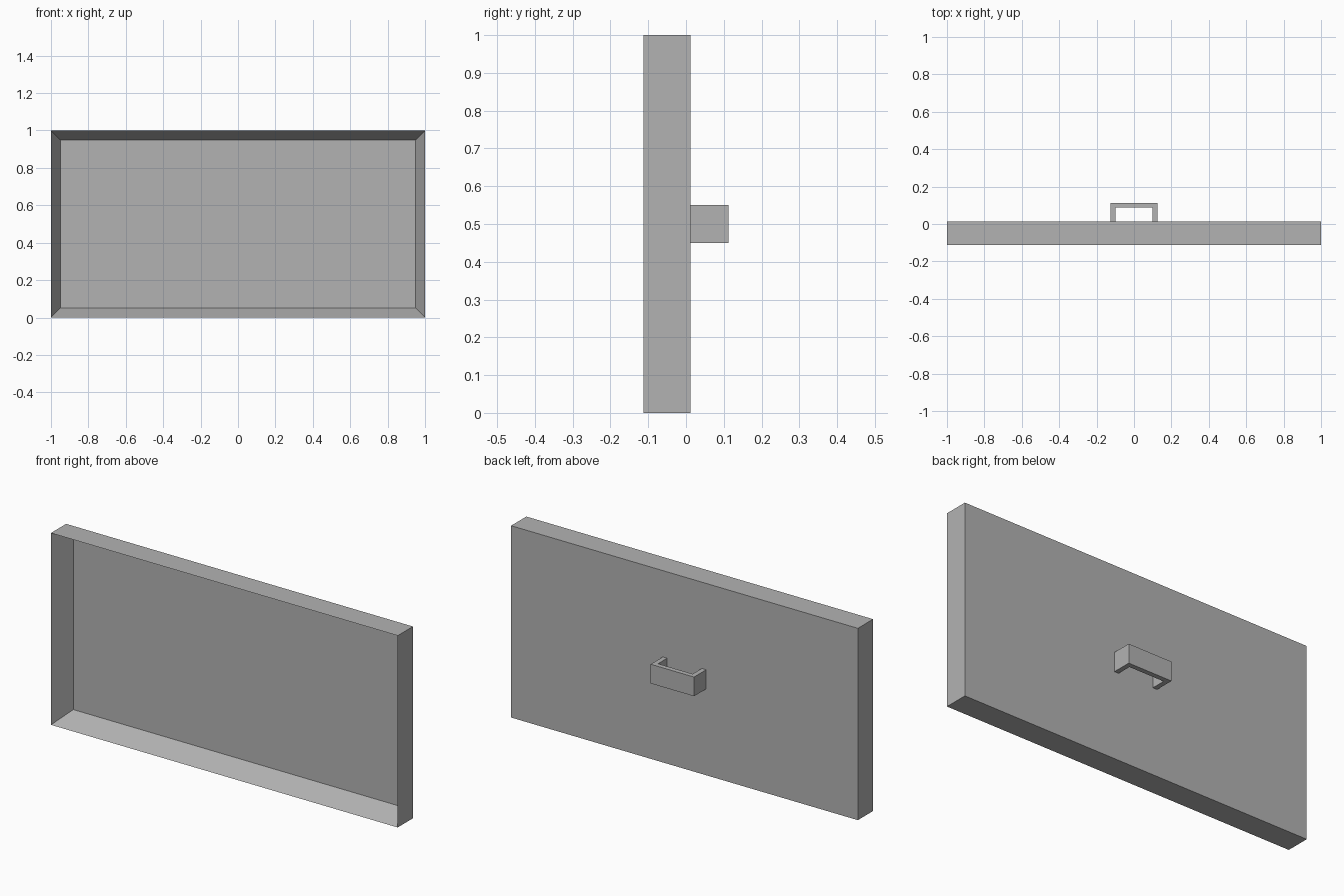
import bpy
import bmesh

cube = bpy.data.objects.get("Cube")
if cube:
    bpy.data.objects.remove(cube, do_unlink=True)

grey = bpy.data.materials.new("plain grey")
grey.use_nodes = True
colour = (0.45, 0.45, 0.45, 1)
grey.diffuse_color = colour
grey.node_tree.nodes["Principled BSDF"].inputs["Base Color"].default_value = colour


def add_object(name, bm):
    bmesh.ops.recalc_face_normals(bm, faces=bm.faces)
    mesh = bpy.data.meshes.new(name)
    bm.to_mesh(mesh)
    bm.free()
    mesh.materials.append(grey)
    obj = bpy.data.objects.new(name, mesh)
    bpy.context.collection.objects.link(obj)
    return obj


def extrude_outline(bm, points, offset):
    face = bm.faces.new([bm.verts.new(p) for p in points])
    result = bmesh.ops.extrude_face_region(bm, geom=[face])
    verts = [g for g in result["geom"] if isinstance(g, bmesh.types.BMVert)]
    bmesh.ops.translate(bm, verts=verts, vec=offset)


BACK, FRONT, FLOOR = 0.0125, -0.1125, 0.0
RIM = 0.05

# Shallow tray panel: a slab whose front is inset and pushed in
bm = bmesh.new()
extrude_outline(bm, [(-1, BACK, 0), (1, BACK, 0), (1, BACK, 1), (-1, BACK, 1)],
                (0, FRONT - BACK, 0))
bmesh.ops.recalc_face_normals(bm, faces=bm.faces)
front = min(bm.faces, key=lambda f: f.calc_center_median().y)
bmesh.ops.inset_region(bm, faces=[front], thickness=RIM, use_even_offset=True)
bmesh.ops.translate(bm, verts=front.verts, vec=(0, FLOOR - FRONT, 0))
add_object("tray_panel", bm)

# Square U-shaped handle on the back
OUT, IN, TIP, BAR = 0.125, 0.1, 0.1125, 0.0875
half = [(OUT, BACK), (OUT, TIP)], [(IN, BAR), (IN, BACK)]
outer = [(-x, y) for x, y in half[0]] + half[0][::-1]
inner = half[1][::-1] + [(-x, y) for x, y in half[1]]
bm = bmesh.new()
extrude_outline(bm, [(x, y, 0.45) for x, y in outer + inner], (0, 0, 0.1))
add_object("back_handle", bm)
